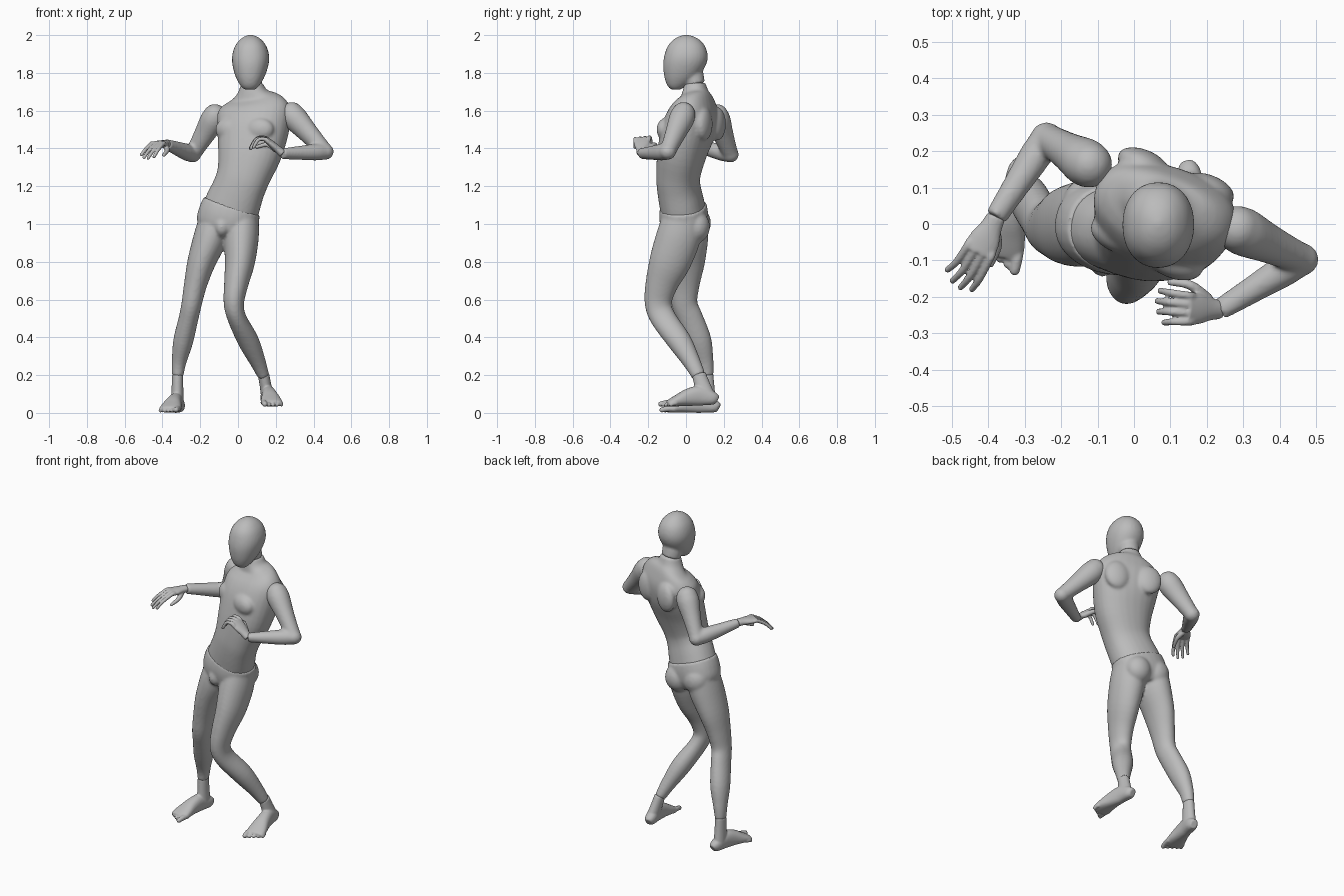
import bpy, bmesh, math
from mathutils import Vector, Matrix

cube = bpy.data.objects.get("Cube")
if cube:
    bpy.data.objects.remove(cube)

grey = bpy.data.materials.new("matte grey")
grey.use_nodes = True
grey.diffuse_color = (0.5, 0.5, 0.5, 1)
shader = next(n for n in grey.node_tree.nodes if n.type == 'BSDF_PRINCIPLED')
shader.inputs["Base Color"].default_value = (0.5, 0.5, 0.5, 1)
shader.inputs["Roughness"].default_value = 0.6

UP = Vector((0, 0, 1))
FRONT = Vector((0, -1, 0))


def smooth_path(rings, steps):
    """Catmull-Rom interpolation of ring data (x, y, z, half width, half depth)."""
    out, n = [], len(rings)
    for i in range(n - 1):
        quad = [rings[max(i - 1, 0)], rings[i], rings[i + 1], rings[min(i + 2, n - 1)]]
        for s in range(steps):
            t = s / steps
            out.append([0.5 * (2 * b + (c - a) * t + (2 * a - 5 * b + 4 * c - d) * t * t
                               + (3 * b - a - 3 * c + d) * t ** 3)
                        for a, b, c, d in zip(*quad)])
    return out + [list(rings[-1])]


def loft(bm, rings, facing=FRONT, yaw=(0, 0), level=False, power=2.0, steps=4, sides=28):
    """Closed tube of oval sections along a smooth path."""
    path = smooth_path(rings, steps)
    pts = [Vector(p[:3]) for p in path]
    last = len(path) - 1
    loops = []
    for i, (x, y, z, a, b) in enumerate(path):
        tangent = UP if level else (pts[min(i + 1, last)] - pts[max(i - 1, 0)]).normalized()
        turn = math.radians(yaw[0] + (yaw[1] - yaw[0]) * i / last)
        f = Matrix.Rotation(turn, 3, 'Z') @ facing
        side = tangent.cross(f).normalized()
        fwd = side.cross(tangent)
        loop = []
        for k in range(sides):
            c, s = (fn(k * math.tau / sides) for fn in (math.cos, math.sin))
            u = math.copysign(abs(c) ** (2 / power), c) * max(a, 0.002)
            v = math.copysign(abs(s) ** (2 / power), s) * max(b, 0.002)
            loop.append(bm.verts.new(pts[i] + side * u + fwd * v))
        loops.append(loop)
    for p, q in zip(loops, loops[1:]):
        for k in range(sides):
            m = (k + 1) % sides
            bm.faces.new((p[k], p[m], q[m], q[k]))
    bm.faces.new(loops[0])
    bm.faces.new(loops[-1])


def ball(bm, centre, size, yaw=0):
    m = Matrix.Translation(centre) @ Matrix.Rotation(math.radians(yaw), 4, 'Z') @ Matrix.Diagonal((*size, 1))
    bmesh.ops.create_icosphere(bm, subdivisions=3, radius=1, matrix=m)


def finger(bm, points, r0, r1):
    n = len(points) - 1
    radii = [r0 + (r1 - r0) * i / n for i in range(n + 1)]
    loft(bm, [(*p, r, r) for p, r in zip(points, radii)], facing=Vector((0.3, 0.2, 1)), sides=12)
    for i in (0, n):
        ball(bm, points[i], [radii[i]] * 3)


def finish(name, bm, voxel=0.008, rounds=5):
    """Fuse the overlapping volumes of a part into one smooth skin."""
    bmesh.ops.recalc_face_normals(bm, faces=bm.faces)
    mesh = bpy.data.meshes.new(name)
    bm.to_mesh(mesh)
    bm.free()
    mesh.materials.append(grey)
    ob = bpy.data.objects.new(name, mesh)
    bpy.context.collection.objects.link(ob)
    fuse = ob.modifiers.new("fuse", 'REMESH')
    fuse.mode = 'VOXEL'
    fuse.voxel_size = voxel
    fuse.use_smooth_shade = True
    soft = ob.modifiers.new("soften", 'SMOOTH')
    soft.factor = 0.5
    soft.iterations = rounds


# Head: level sections from chin to crown, with the upper neck
bm = bmesh.new()
loft(bm, [(.063, -.055, 1.712, .03, .025), (.063, -.045, 1.735, .052, .055),
          (.064, -.025, 1.78, .077, .09), (.066, -.008, 1.84, .095, .113),
          (.067, 0, 1.89, .098, .115), (.067, .002, 1.94, .084, .1),
          (.067, .002, 1.975, .058, .07), (.067, .002, 1.994, .03, .036),
          (.067, .002, 2.002, .004, .004)], level=True, power=2.15)
loft(bm, [(.073, .05, 1.735, .056, .052), (.068, .035, 1.78, .06, .06), (.067, .02, 1.84, .06, .06)])
finish("head", bm)

# Torso: leaning, twisting trunk with chest muscles
bm = bmesh.new()
loft(bm, [(-.045, -.013, 1.06, .15, .117), (-.022, -.025, 1.12, .146, .115),
          (.005, -.038, 1.19, .139, .112), (.03, -.04, 1.26, .143, .115),
          (.062, -.02, 1.38, .172, .127), (.08, .015, 1.5, .192, .135),
          (.087, .045, 1.59, .2, .118), (.085, .055, 1.65, .165, .088),
          (.077, .05, 1.695, .085, .068), (.073, .047, 1.745, .057, .055)],
     yaw=(-9, -22), power=2.25)
for s in (-1, 1):
    ball(bm, (.035 + s * .075, -.065 - s * .035, 1.5), (.085, .05, .065), -22)
    ball(bm, (.115 + s * .09, .13 - s * .035, 1.53), (.075, .04, .09), -22)
finish("torso", bm, rounds=10)

# Pelvis and both legs in one skin
bm = bmesh.new()
loft(bm, [(-.032, -.015, 1.095, .157, .122), (-.05, -.012, 1.04, .163, .128),
          (-.068, -.005, .98, .155, .12), (-.08, 0, .93, .1, .09)], yaw=(-9, -9), power=2.2)
for x, y, z in ((.015, .055, .985), (-.115, .06, 1.005)):
    ball(bm, (x, y, z), (.08, .072, .085))
ball(bm, (-.085, -.095, .985), (.042, .05, .055))
loft(bm, [(.025, -.01, 1.04, .085, .11), (.018, -.04, .93, .092, .118), (.01, -.085, .8, .08, .11),
          (-.01, -.13, .68, .064, .086), (-.022, -.147, .58, .054, .072),
          (-.005, -.12, .5, .05, .068), (.055, -.035, .38, .056, .064),
          (.105, .03, .27, .042, .047), (.135, .068, .195, .031, .037)])
loft(bm, [(-.115, .01, 1.04, .085, .11), (-.145, 0, .93, .09, .118), (-.193, -.005, .8, .075, .106),
          (-.225, -.01, .68, .061, .083), (-.245, -.008, .58, .054, .069),
          (-.262, .022, .5, .052, .069), (-.29, .07, .38, .053, .066),
          (-.312, .1, .27, .039, .046), (-.32, .108, .195, .031, .037)])
finish("pelvis_and_legs", bm, rounds=8)


# Feet: ankle, heel-to-ball body, five toes, flat sole
def foot(name, ankle, heel, toe, inner):
    bm = bmesh.new()
    ankle, heel, toe = Vector(ankle), Vector(heel), Vector(toe)
    along = toe - heel
    across = Vector((inner, along.x * inner / -along.y, 0)).normalized()
    sections = ((0, .02, .024), (.08, .033, .036), (.3, .036, .052), (.5, .043, .046),
                (.68, .054, .032), (.8, .057, .022), (.86, .05, .016))
    loft(bm, [(*(heel + along * u + UP * b), a, b) for u, a, b in sections], facing=UP, power=2.3)
    low = heel + along * .2 + UP * .05
    loft(bm, [(*ankle, .03, .037), (*ankle.lerp(low, .5), .031, .042), (*low, .034, .05)])
    for i in range(5):
        offset = across * (.044 - i * .0235)
        r = .016 if i == 0 else .0115
        tip = heel + along * (.96 - .035 * i) + offset + UP * r
        finger(bm, [heel + along * .74 + offset * .95 + UP * (r + .006),
                    heel + along * (.86 - .02 * i) + offset + UP * (r + .006), tip], r, r * .9)
    for v in bm.verts:
        v.co.z = max(v.co.z, min(heel.z, toe.z))
    finish(name, bm, .005, 4)


foot("right_foot", (-.32, .108, .205), (-.308, .172, 0), (-.373, -.13, 0), 1)
foot("left_foot", (.135, .068, .205), (.148, .165, .042), (.187, -.14, .03), -1)


# Arms: shoulder cap, upper arm, bent elbow, forearm
def arm(name, shoulder, elbow, wrist):
    bm = bmesh.new()
    s, e, w = Vector(shoulder), Vector(elbow), Vector(wrist)
    normal = (e - s).cross(w - e).normalized()
    loft(bm, [(*s, .058, .058), (*s.lerp(e, .18), .066, .068), (*s.lerp(e, .5), .054, .058),
              (*s.lerp(e, .8), .046, .048), (*e, .043, .042)], facing=normal)
    loft(bm, [(*e, .042, .042), (*e.lerp(w, .22), .045, .044), (*e.lerp(w, .6), .037, .037),
              (*w, .027, .032)], facing=normal)
    ball(bm, e, (.045, .045, .043))
    ball(bm, s.lerp(e, .1), (.064, .064, .068))
    finish(name, bm, rounds=8)


arm("left_arm", (.265, -.005, 1.6), (.462, -.097, 1.383), (.235, -.235, 1.372))
arm("right_arm", (-.11, .155, 1.59), (-.24, .235, 1.368), (-.38, .018, 1.422))


# Hands: flat palm, four drooping fingers and a thumb
def hand(name, wrist, knuckle, mid, tip, across, thumb):
    bm = bmesh.new()
    w, k, m, t, a = (Vector(v) for v in (wrist, knuckle, mid, tip, across))
    normal = (k - w).cross(a).normalized()
    loft(bm, [(*w, .026, .022), (*w.lerp(k, .3), .031, .02), (*w.lerp(k, .65), .043, .018),
              (*k, .044, .014)], facing=normal)
    for i in range(4):
        off = a * (.036 - .024 * i)
        reach = (.92, 1.02, .97, .78)[i]
        finger(bm, [w.lerp(k, .85) + off * .95, k + off, k.lerp(m, reach) + off * 1.1,
                    k.lerp(m, reach) + (t - m) * reach + off * 1.2], .0125, .009)
    finger(bm, thumb, .017, .0095)
    finish(name, bm, .0045, 3)


hand("left_hand", (.237, -.235, 1.372), (.145, -.232, 1.452), (.098, -.228, 1.45), (.066, -.226, 1.4),
     (0, 1, 0.1), [(.2, -.205, 1.395), (.155, -.168, 1.42), (.1, -.16, 1.408)])
hand("right_hand", (-.378, .02, 1.424), (-.428, -.08, 1.425), (-.46, -.135, 1.39), (-.487, -.165, 1.35),
     (.87, -.48, 0), [(-.385, -.015, 1.415), (-.375, -.06, 1.39), (-.393, -.11, 1.365)])
